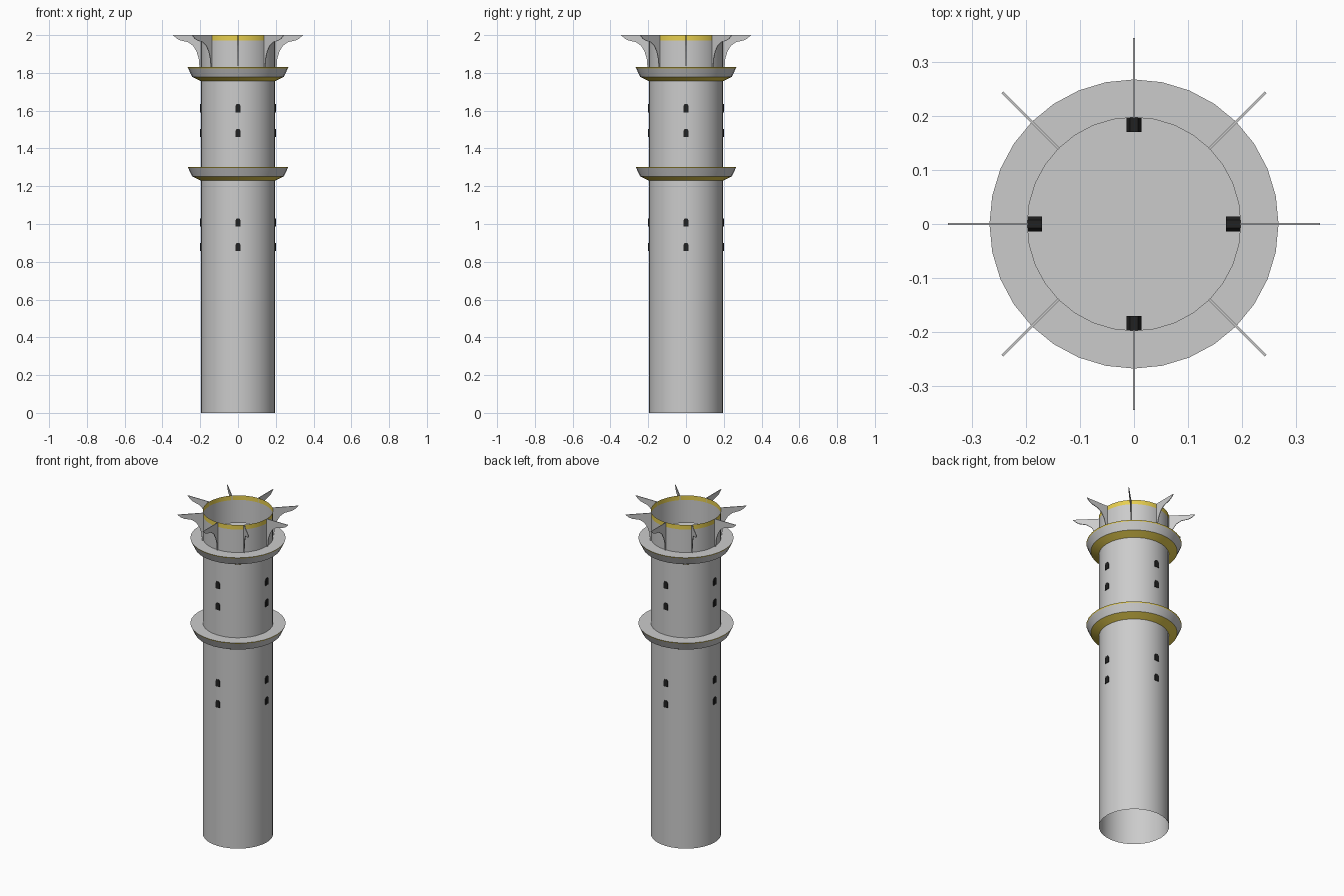
import bpy, bmesh, math
from mathutils import Matrix

if "Cube" in bpy.data.objects:
    bpy.data.objects.remove(bpy.data.objects["Cube"])

SEG = 32      # sides of the tower
R = 0.197     # shaft radius


def material(name, rgb):
    m = bpy.data.materials.new(name)
    m.diffuse_color = (*rgb, 1)
    m.use_nodes = True
    m.node_tree.nodes["Principled BSDF"].inputs["Base Color"].default_value = m.diffuse_color
    return m


GOLD = material("gold", (0.80, 0.62, 0.08))
DARK = material("dark", (0.015, 0.015, 0.015))


def finish(name, bm, mat=None, smooth=False):
    bmesh.ops.recalc_face_normals(bm, faces=bm.faces)
    me = bpy.data.meshes.new(name)
    bm.to_mesh(me)
    bm.free()
    ob = bpy.data.objects.new(name, me)
    bpy.context.collection.objects.link(ob)
    if mat:
        me.materials.append(mat)
    if smooth:
        bpy.ops.object.select_all(action='DESELECT')
        ob.select_set(True)
        bpy.context.view_layer.objects.active = ob
        bpy.ops.object.shade_smooth_by_angle(angle=math.radians(25))
    return ob


def lathe(name, profile, mat=None):
    """Spin an open (radius, z) profile round the z axis."""
    bm = bmesh.new()
    vs = [bm.verts.new((r, 0, z)) for r, z in profile]
    es = [bm.edges.new(p) for p in zip(vs, vs[1:])]
    bmesh.ops.spin(bm, geom=vs + es, cent=(0, 0, 0), axis=(0, 0, 1),
                   angle=2 * math.pi, steps=SEG, use_duplicate=False)
    bmesh.ops.remove_doubles(bm, verts=bm.verts, dist=1e-5)
    return finish(name, bm, mat, True)


def plates(name, outline, thick, angles, mat=None):
    """Extrude an outline of (u, z) in the xz plane by thick along y, one copy per angle."""
    bm = bmesh.new()
    for a in angles:
        rot = Matrix.Rotation(a, 4, 'Z')
        face = bm.faces.new([bm.verts.new((u, -thick / 2, z)) for u, z in outline])
        ext = bmesh.ops.extrude_face_region(bm, geom=[face])['geom']
        new = [g for g in ext if isinstance(g, bmesh.types.BMVert)]
        bmesh.ops.translate(bm, verts=new, vec=(0, thick, 0))
        bmesh.ops.transform(bm, matrix=rot, verts=list(set(new) | set(face.verts)))
    return finish(name, bm, mat)


# Shaft sections, thin walled and open at top and bottom
lathe("lower_shaft", [(R, 0), (R, 1.23)])
lathe("upper_shaft", [(R, 1.303), (R, 1.757)])
lathe("crown_wall", [(R, 1.83), (R, 1.972)])
lathe("crown_gold_band", [(R, 1.972), (R, 2.0)], GOLD)

# Flared balconies: gold underside, grey side, gold lip, flat deck
for label, z in (("lower", 1.23), ("upper", 1.757)):
    lathe(label + "_balcony_underside", [(R, z), (0.243, z + 0.022)], GOLD)
    lathe(label + "_balcony_side", [(0.243, z + 0.022), (0.264, z + 0.067)])
    lathe(label + "_balcony_lip", [(0.264, z + 0.067), (0.267, z + 0.073)], GOLD)
    lathe(label + "_balcony_deck", [(0.267, z + 0.073), (R, z + 0.073)])

# Floor inside the shaft at the lower balcony
bm = bmesh.new()
bmesh.ops.create_circle(bm, cap_ends=True, segments=SEG, radius=R,
                        matrix=Matrix.Translation((0, 0, 1.303)))
finish("inner_floor", bm)

# Eight curved fins round the crown
fin = [(R - 0.001, 1.83), (0.204, 1.83), (0.208, 1.875), (0.219, 1.912), (0.238, 1.944),
       (0.265, 1.963), (0.305, 1.972), (0.325, 1.982), (0.344, 2.0), (R - 0.001, 2.0)]
plates("crown_fins", fin, 0.004, [i * math.pi / 4 for i in range(8)])

# Arched windows on four sides: outline in plan depth, built facing +x then turned
bm = bmesh.new()
w, h = 0.014, 0.043
arch = [(-w, 0), (w, 0), (w, h * 0.75), (w * 0.55, h), (-w * 0.55, h), (-w, h * 0.75)]
for i in range(4):
    rot = Matrix.Rotation(i * math.pi / 2, 4, 'Z')
    for z in (0.856, 0.986, 1.46, 1.591):
        inner = [bm.verts.new(rot @ Matrix.Translation((0.17, y, z + dz)).translation)
                 for y, dz in arch]
        outer = [bm.verts.new(rot @ Matrix.Translation((0.2, y, z + dz)).translation)
                 for y, dz in arch]
        bm.faces.new(inner)
        bm.faces.new(outer)
        for k in range(6):
            j = (k + 1) % 6
            bm.faces.new((inner[k], inner[j], outer[j], outer[k]))
finish("windows", bm, DARK)
